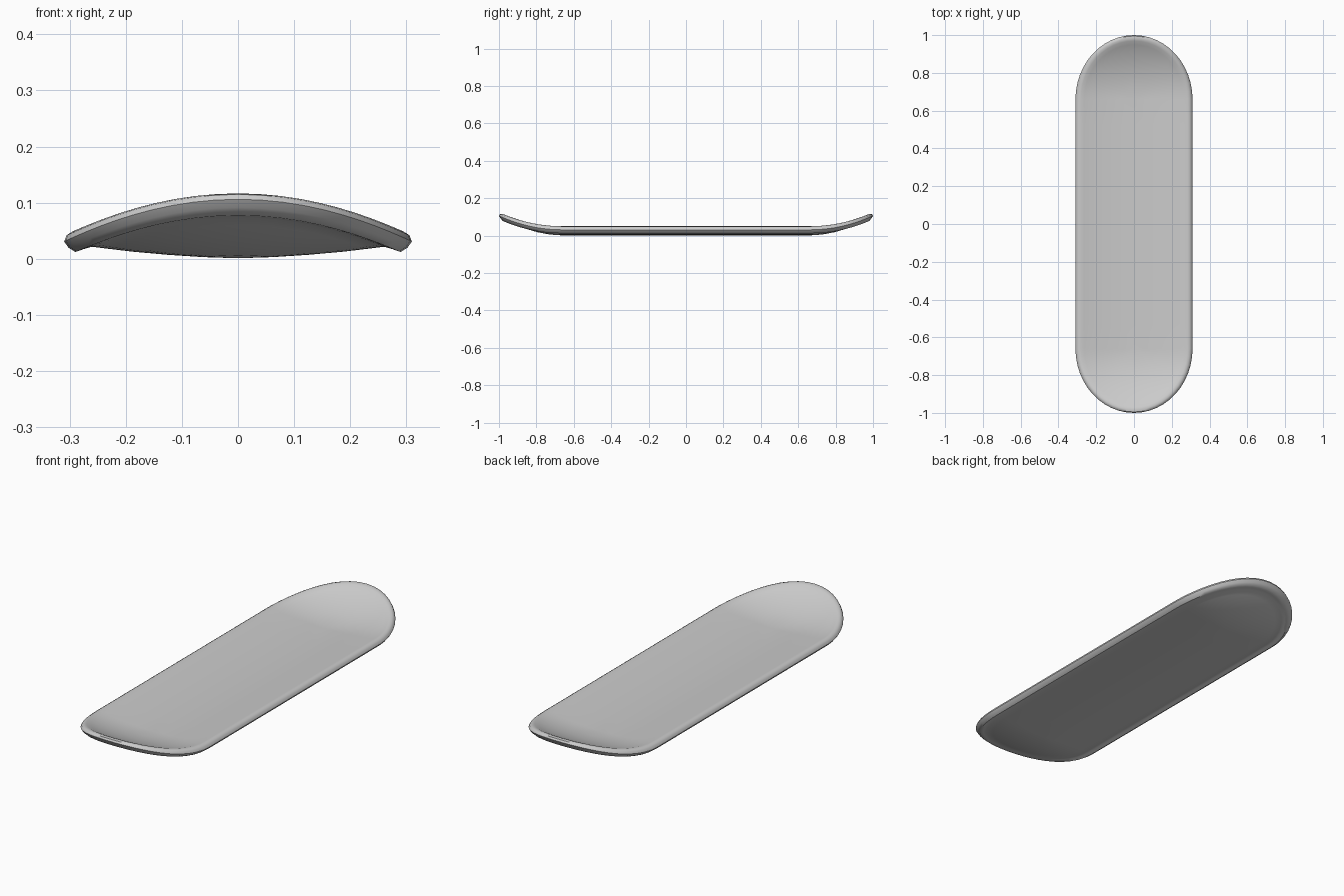
import bpy, bmesh, math

if "Cube" in bpy.data.objects:
    bpy.data.objects.remove(bpy.data.objects["Cube"])

HALF_W, CAP_Y, CAP_LEN, RISE = 0.31, 0.66, 0.34, 0.075

# Cross-section from the underside centre, round the fat rim, to the top centre:
# (fraction of half width, height)
SECTION = [(0, 0.001), (0.2, 0.003), (0.4, 0.007), (0.6, 0.0125), (0.75, 0.018),
           (0.84, 0.0215), (0.89, 0.017), (0.935, 0.012), (0.975, 0.02), (1, 0.031),
           (0.985, 0.042), (0.95, 0.049), (0.91, 0.05), (0.85, 0.046), (0.75, 0.041),
           (0.6, 0.035), (0.4, 0.029), (0.2, 0.026), (0, 0.025)]


def rise(y):
    # upward kick of nose and tail
    t = max(0, abs(y) - CAP_Y) / CAP_LEN
    return RISE * t ** 2.05


# Outline as (spine y, direction x, direction y)
CAP_N, SIDE_N = 24, 10
outline = []
for sign in (1, -1):
    for i in range(CAP_N + 1):
        a = math.pi * i / CAP_N
        outline.append((sign * CAP_Y, sign * math.cos(a), sign * math.sin(a)))
    for i in range(1, SIDE_N):
        outline.append((sign * CAP_Y * (1 - 2 * i / SIDE_N), -sign, 0))

# Deck: rings of the outline at each section point
bm = bmesh.new()
rings = []
for f, z in SECTION:
    ring = []
    for sy, dx, dy in outline:
        y = sy + dy * CAP_LEN * f
        ring.append(bm.verts.new((dx * HALF_W * f, y, z + rise(y))))
    rings.append(ring)
n = len(outline)
for a, b in zip(rings, rings[1:]):
    for i in range(n):
        j = (i + 1) % n
        bm.faces.new((a[i], a[j], b[j], b[i]))
bmesh.ops.remove_doubles(bm, verts=bm.verts, dist=1e-5)
bmesh.ops.recalc_face_normals(bm, faces=bm.faces)

mesh = bpy.data.meshes.new("deck")
bm.to_mesh(mesh)
bm.free()
deck = bpy.data.objects.new("deck", mesh)
bpy.context.collection.objects.link(deck)
bpy.context.view_layer.objects.active = deck
deck.select_set(True)
bpy.ops.object.shade_smooth_by_angle(angle=math.radians(50))
